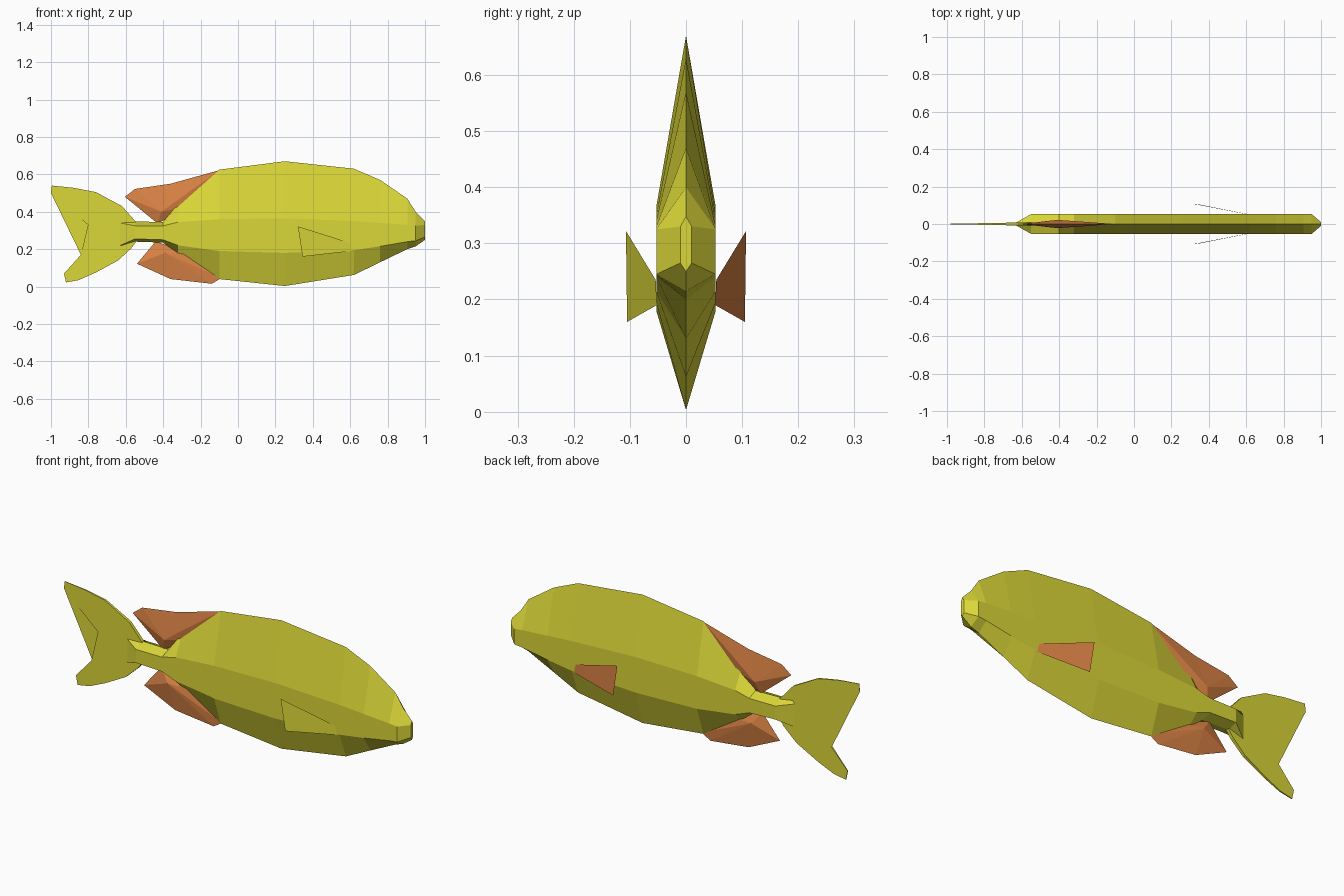
import bpy, bmesh

if "Cube" in bpy.data.objects:
    bpy.data.objects.remove(bpy.data.objects["Cube"])


def material(name, rgb):
    m = bpy.data.materials.new(name)
    m.diffuse_color = (*rgb, 1)
    m.use_nodes = True
    m.node_tree.nodes["Principled BSDF"].inputs["Base Color"].default_value = m.diffuse_color
    return m


YELLOW = material("yellow_skin", (0.71, 0.68, 0.04))
ORANGE = material("orange_fin", (0.72, 0.23, 0.06))


def make(name, verts, faces, mat):
    bm = bmesh.new()
    vs = [bm.verts.new(v) for v in verts]
    for f in faces:
        bm.faces.new([vs[i] for i in f])
    bmesh.ops.triangulate(bm, faces=[f for f in bm.faces if len(f.verts) > 4])
    bmesh.ops.recalc_face_normals(bm, faces=bm.faces)
    me = bpy.data.meshes.new(name)
    bm.to_mesh(me)
    bm.free()
    ob = bpy.data.objects.new(name, me)
    bpy.context.collection.objects.link(ob)
    me.materials.append(mat)
    return ob


def solid_fin(name, outline, half, mat):
    # flat plate whose half thickness varies along x
    n = len(outline)
    verts = [(x, s * half(x), z) for s in (-1, 1) for x, z in outline]
    faces = [tuple(range(n)), tuple(range(n, 2 * n))]
    faces += [(i, (i + 1) % n, n + (i + 1) % n, n + i) for i in range(n)]
    return make(name, verts, faces, mat)


def ridged_fin(name, outline, apex, t, mat):
    # sharp outline with a raised point on both sides
    n = len(outline)
    verts = [(x, 0, z) for x, z in outline]
    verts += [(apex[0], -t, apex[1]), (apex[0], t, apex[1])]
    faces = [(i, (i + 1) % n, n + k) for k in (0, 1) for i in range(n)]
    return make(name, verts, faces, mat)


# Body: six-sided sections (x, half width, top, upper side, lower side, bottom)
W = 0.053
sections = [
    (-0.63, 0.008, 0.36, 0.34, 0.22, 0.215),
    (-0.55, W, 0.348, 0.325, 0.255, 0.24),
    (-0.40, W, 0.345, 0.325, 0.25, 0.235),
    (-0.32, W, 0.45, 0.345, 0.22, 0.17),
    (-0.10, W, 0.625, 0.36, 0.19, 0.04),
    (0.25, W, 0.67, 0.365, 0.18, 0.003),
    (0.62, W, 0.63, 0.35, 0.195, 0.062),
    (0.76, W, 0.57, 0.34, 0.215, 0.13),
    (0.905, W, 0.47, 0.33, 0.24, 0.20),
    (0.95, W, 0.40, 0.325, 0.245, 0.215),
    (1.00, 0.01, 0.348, 0.33, 0.265, 0.25),
]
verts, faces = [], []
for x, w, top, up, low, bot in sections:
    verts += [(x, 0, top), (x, w, up), (x, w, low),
              (x, 0, bot), (x, -w, low), (x, -w, up)]
for s in range(len(sections) - 1):
    for i in range(6):
        a, b = 6 * s + i, 6 * s + (i + 1) % 6
        faces.append((a, b, b + 6, a + 6))
last = 6 * (len(sections) - 1)
faces += [tuple(range(6)), tuple(range(last, last + 6))]
make("body", verts, faces, YELLOW)

# Forked tail, thin towards the tips
solid_fin("tail_fin", [
    (-0.54, 0.34), (-0.62, 0.43), (-0.76, 0.505), (-0.88, 0.528),
    (-0.995, 0.54), (-1.0, 0.50), (-0.87, 0.41), (-0.755, 0.29),
    (-0.84, 0.17), (-0.93, 0.07), (-0.92, 0.022), (-0.85, 0.035),
    (-0.76, 0.075), (-0.64, 0.14), (-0.57, 0.205), (-0.54, 0.245),
], lambda x: 0.001 + 0.018 * (x + 1.0), YELLOW)

# Upper and lower rear fins
ridged_fin("dorsal_fin", [
    (-0.10, 0.622), (-0.36, 0.55), (-0.55, 0.522), (-0.605, 0.48),
    (-0.43, 0.337), (-0.25, 0.43)], (-0.41, 0.40), 0.022, ORANGE)
ridged_fin("anal_fin", [
    (-0.09, 0.045), (-0.14, 0.015), (-0.36, 0.04), (-0.54, 0.122),
    (-0.44, 0.242), (-0.24, 0.17)], (-0.39, 0.18), 0.022, ORANGE)

# Side fins, swept outwards towards the back
for name, s, mat in (("left_side_fin", 1, ORANGE), ("right_side_fin", -1, YELLOW)):
    make(name, [(0.61, s * 0.052, 0.19), (0.595, s * 0.054, 0.235),
                (0.32, s * 0.107, 0.322), (0.345, s * 0.105, 0.16)],
         [(0, 1, 2, 3)], mat)
